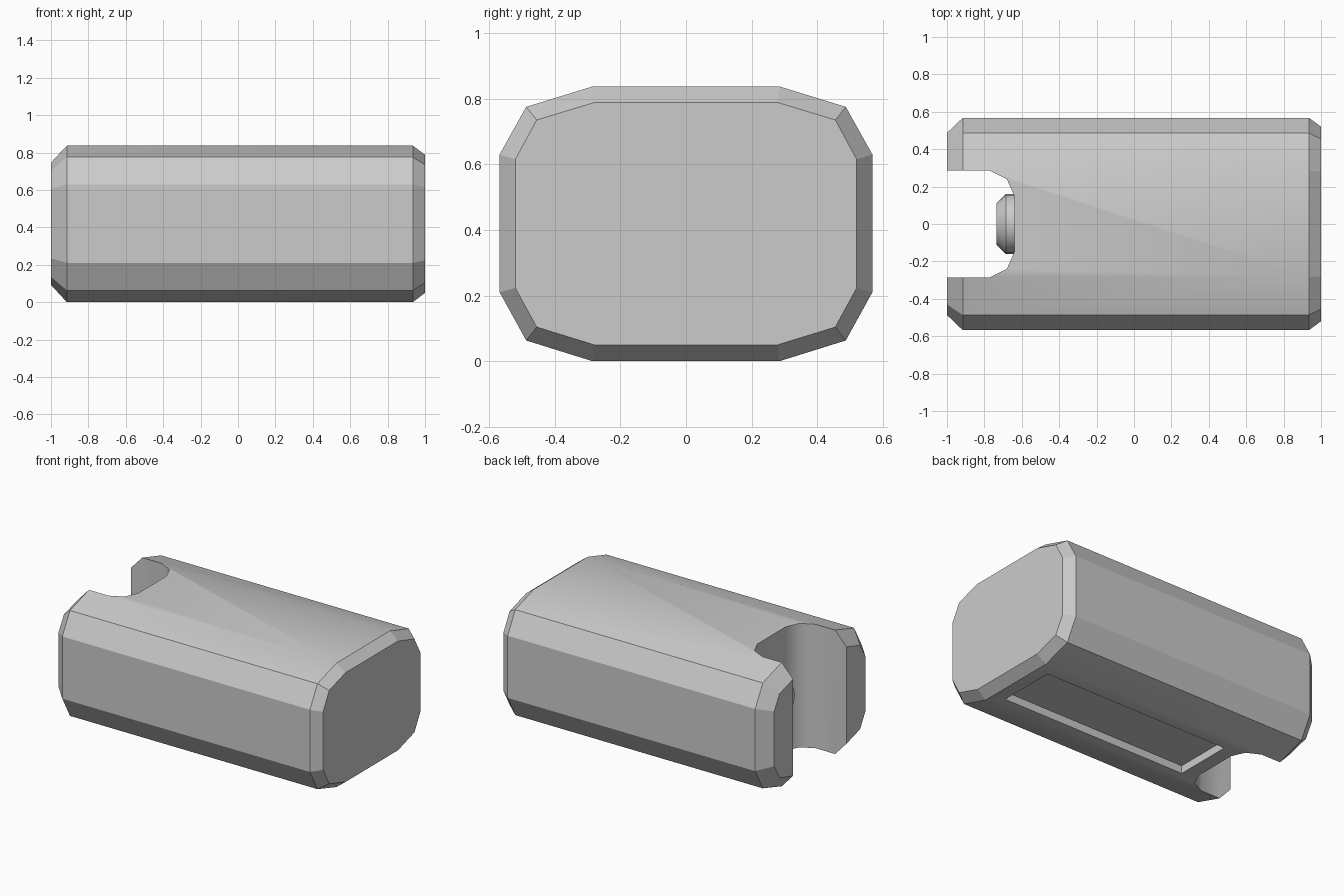
import bpy, bmesh, math

if "Cube" in bpy.data.objects:
    bpy.data.objects.remove(bpy.data.objects["Cube"])

CZ = 0.4185  # mid height


def make_object(name, rings, smooth):
    """Skin a list of closed 3D rings and cap both ends."""
    bm = bmesh.new()
    loops = [[bm.verts.new(p) for p in ring] for ring in rings]
    for a, b in zip(loops, loops[1:]):
        n = len(a)
        for i in range(n):
            j = (i + 1) % n
            bm.faces.new((a[i], a[j], b[j], b[i])).smooth = smooth
    bm.faces.new(loops[0])
    bm.faces.new(loops[-1])
    bmesh.ops.recalc_face_normals(bm, faces=bm.faces)
    mesh = bpy.data.meshes.new(name)
    bm.to_mesh(mesh)
    bm.free()
    obj = bpy.data.objects.new(name, mesh)
    bpy.context.collection.objects.link(obj)
    return obj


def section(x, quarter_low, quarter_high):
    """Mirror a right-hand half profile (y, z) across y = 0."""
    half = quarter_low + quarter_high
    pts = half + [(-y, z) for y, z in reversed(half)]
    return [(x, y, z) for y, z in pts]


# Body: twelve-sided section with chamfered ends
full = ([(0.285, 0), (0.487, 0.063), (0.568, 0.21)],
        [(0.568, 0.63), (0.487, 0.775), (0.285, 0.837)])
right = ([(0.28, 0.05), (0.455, 0.104), (0.52, 0.223)],
         [(0.52, 0.615), (0.455, 0.735), (0.28, 0.788)])
left = ([(0.27, 0.088), (0.43, 0.135), (0.487, 0.235)],
        [(0.487, 0.605), (0.43, 0.703), (0.27, 0.75)])
body = make_object("body", [section(-1, *left), section(-0.915, *full),
                            section(0.935, *full), section(1, *right)], True)

# Cutters: rounded end notch and shallow underside recess
half_notch = [(-1.2, 0.285), (-0.77, 0.285), (-0.68, 0.24), (-0.64, 0.15)]
notch = half_notch + [(x, -y) for x, y in reversed(half_notch)]
recess = [(-0.545, -0.2), (0.85, -0.2), (0.85, 0.2), (-0.545, 0.2)]
for name, outline, z0, z1 in (("notch_cutter", notch, -0.2, 1.1),
                              ("recess_cutter", recess, -0.2, 0.053)):
    cutter = make_object(name, [[(x, y, z) for x, y in outline] for z in (z0, z1)], True)
    cutter.hide_render = True
    mod = body.modifiers.new(name, 'BOOLEAN')
    mod.operation = 'DIFFERENCE'
    mod.solver = 'EXACT'
    mod.object = cutter
    bpy.context.view_layer.objects.active = body
    bpy.ops.object.modifier_apply(modifier=name)
    bpy.data.objects.remove(cutter)

# Body shading: smooth along the sides, crisp at chamfers and cuts
bm = bmesh.new()
bm.from_mesh(body.data)
for e in bm.edges:
    on_end = all(abs(v.co.x) > 0.9 for v in e.verts)
    e.smooth = not on_end and e.calc_face_angle(math.pi) < math.radians(44)
bm.to_mesh(body.data)
bm.free()

# Plug: chamfered round connector at the back of the notch
SIDES = 24
plug = make_object("plug", [
    [(x, r * math.cos(2 * math.pi * i / SIDES), CZ + r * math.sin(2 * math.pi * i / SIDES))
     for i in range(SIDES)]
    for x, r in ((-0.735, 0.11), (-0.685, 0.16), (-0.6, 0.16))], True)
bpy.context.view_layer.update()
body.select_set(False)
plug.select_set(True)
bpy.context.view_layer.objects.active = plug
bpy.ops.object.shade_smooth_by_angle(angle=math.radians(30))
